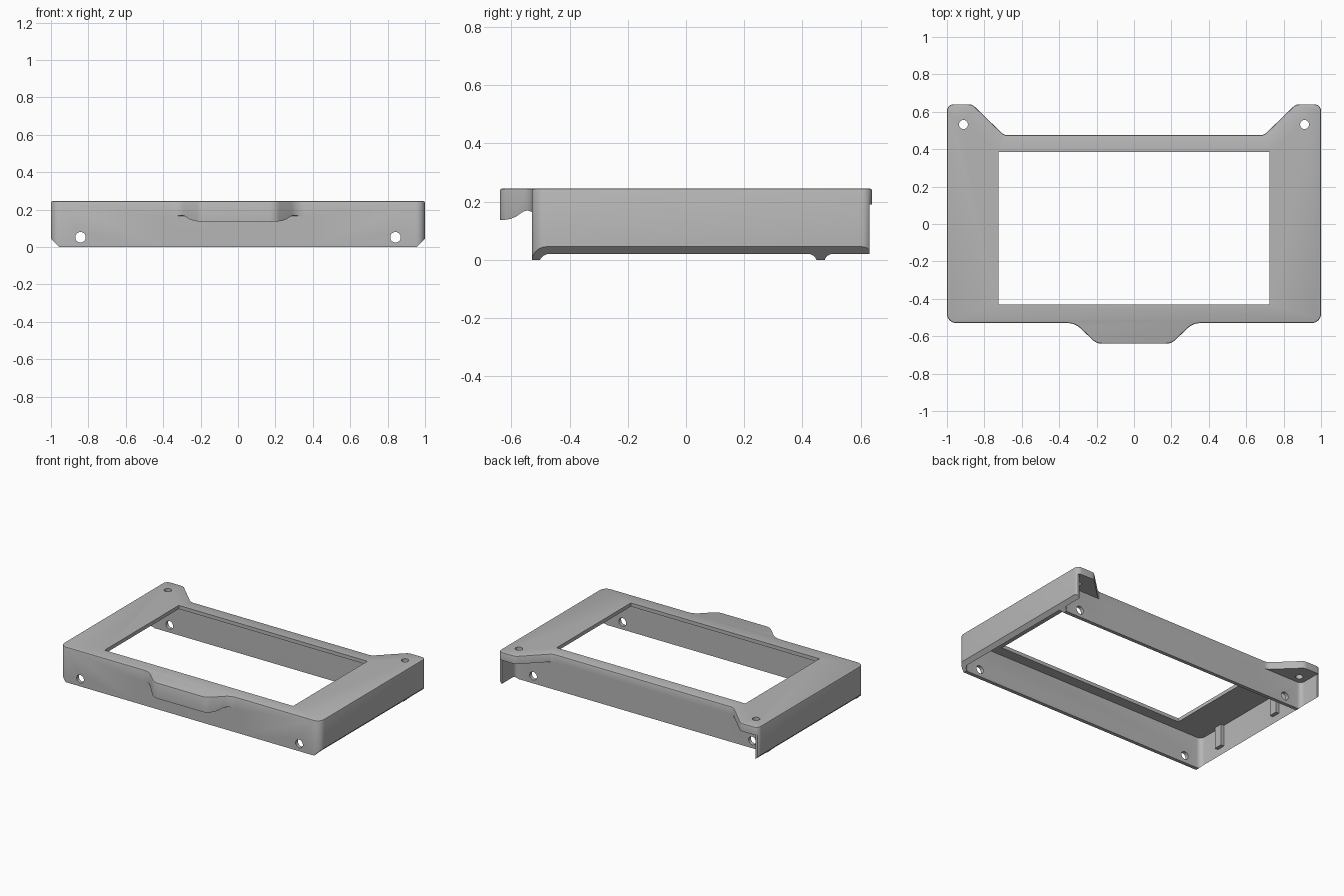
import bpy
import bmesh
import math
from mathutils import Vector

if "Cube" in bpy.data.objects:
    bpy.data.objects.remove(bpy.data.objects["Cube"], do_unlink=True)

grey = bpy.data.materials.new("plain grey")
grey.use_nodes = True
colour = (0.47, 0.47, 0.47, 1)
grey.diffuse_color = colour
grey.node_tree.nodes["Principled BSDF"].inputs["Base Color"].default_value = colour

TOP = 0.245
FRONT, BACK, WALL = -0.53, 0.475, 0.025


def rounded(points, steps=6):
    """Round each (x, y, reach) corner of a closed outline."""
    out = []
    for i, (x, y, reach) in enumerate(points):
        p = Vector((x, y))
        if reach == 0:
            out.append(p)
            continue
        a = (Vector(points[i - 1][:2]) - p).normalized()
        b = (Vector(points[(i + 1) % len(points)][:2]) - p).normalized()
        weight = math.sin(a.angle(b) / 2)
        for k in range(steps + 1):
            t = k / steps
            wa, wp, wb = (1 - t) ** 2, 2 * weight * t * (1 - t), t * t
            out.append((wa * (p + a * reach) + wp * p + wb * (p + b * reach)) / (wa + wp + wb))
    return out


def prism(name, outline, low, high, axis="z", top_bevel=0):
    """Extrude a flat outline along an axis between two positions."""
    place = {"z": lambda u, v, w: (u, v, w),
             "x": lambda u, v, w: (w, u, v),
             "y": lambda u, v, w: (u, w, v)}[axis]
    bm = bmesh.new()
    base = bm.faces.new([bm.verts.new(place(p[0], p[1], low)) for p in outline])
    made = bmesh.ops.extrude_face_region(bm, geom=[base])["geom"]
    shift = Vector(place(0, 0, high - low))
    bmesh.ops.translate(bm, vec=shift, verts=[g for g in made if isinstance(g, bmesh.types.BMVert)])
    bmesh.ops.recalc_face_normals(bm, faces=bm.faces)
    if top_bevel:
        rim = [e for e in bm.edges if all(abs(v.co.z - high) < 1e-5 for v in e.verts)]
        bmesh.ops.bevel(bm, geom=rim, offset=top_bevel, segments=2, profile=0.5, affect="EDGES")
    mesh = bpy.data.meshes.new(name)
    bm.to_mesh(mesh)
    bm.free()
    mesh.materials.append(grey)
    obj = bpy.data.objects.new(name, mesh)
    bpy.context.collection.objects.link(obj)
    return obj


def box(name, x0, x1, y0, y1, z0, z1):
    return prism(name, [(x0, y0), (x1, y0), (x1, y1), (x0, y1)], z0, z1)


def circle(u, v, radius, sides=32):
    return [(u + radius * math.cos(math.tau * i / sides),
             v + radius * math.sin(math.tau * i / sides)) for i in range(sides)]


def cut(target, cutter):
    mod = target.modifiers.new("cut", "BOOLEAN")
    mod.operation = "DIFFERENCE"
    mod.solver = "EXACT"
    mod.object = cutter
    bpy.context.view_layer.objects.active = target
    bpy.ops.object.modifier_apply(modifier=mod.name)
    bpy.data.objects.remove(cutter, do_unlink=True)


# Whole outline: front grip, rounded sides and two rear ears
half = [(0.20, -0.64, 0.03), (0.315, FRONT, 0.04), (1, FRONT, 0.05),
        (1, 0.64, 0.035), (0.865, 0.64, 0.02), (0.695, BACK, 0.02)]
outline = rounded(half + [(-x, y, r) for x, y, r in reversed(half)])
frame = prism("bezel_frame", outline, 0, TOP, top_bevel=0.008)

# Hollow underside and display window
inner = 1 - WALL
cavity = rounded([(-inner, FRONT + WALL, 0.035), (inner, FRONT + WALL, 0.035),
                  (inner, BACK - WALL, 0.03), (-inner, BACK - WALL, 0.03)])
cut(frame, prism("cavity_cutter", cavity, -0.1, TOP - 0.025))
cut(frame, box("window_cutter", -0.725, 0.725, -0.43, 0.385, 0.1, 0.4))

# Space under the ears, leaving the side walls as thin fins
for s in (-1, 1):
    space = rounded([(s * 0.6, BACK, 0), (s * inner, BACK, 0.03), (s * inner, 0.8, 0), (s * 0.6, 0.8, 0)])
    cut(frame, prism("ear_cutter", space, -0.1, 0.19))
cut(frame, box("fin_end_cutter", -1.2, 1.2, 0.63, 0.8, -0.1, 0.19))

# Curved underside of the front grip
grip = [(-0.8, -0.1), (FRONT, -0.1), (FRONT, 0.165), (-0.545, 0.17), (-0.56, 0.165),
        (-0.585, 0.148), (-0.605, 0.14), (-0.625, 0.137), (-0.8, 0.137)]
cut(frame, prism("grip_cutter", grip, -0.4, 0.4, "x"))

# Sloped lower edges along both sides
for s in (-1, 1):
    slope = [(s * 0.855, -0.1), (s * 1.1, -0.1), (s * 1.1, 0.145)]
    cut(frame, prism("slope_cutter", slope, -0.9, 0.9, "y"))

# Screw holes through the front and back walls and through the ears
for s in (-1, 1):
    cut(frame, prism("wall_hole_cutter", circle(s * 0.842, 0.052, 0.028), -0.8, 0.8, "y"))
    cut(frame, prism("ear_hole_cutter", circle(s * 0.912, 0.532, 0.024), 0.1, 0.4))

# Short ribs inside the side walls
ribs = []
for side, s in (("left", 1), ("right", -1)):
    for place, y in (("front", -0.31), ("rear", 0.23)):
        x0, x1 = sorted((s * 0.95, s * 0.98))
        ribs.append(box(f"{side}_{place}_rib", x0, x1, y - 0.03, y + 0.03, 0.07, 0.225))

# Smooth the rounded corners, keep the edges crisp
bpy.ops.object.select_all(action="DESELECT")
frame.select_set(True)
bpy.context.view_layer.objects.active = frame
bpy.ops.object.shade_smooth_by_angle(angle=math.radians(30))
